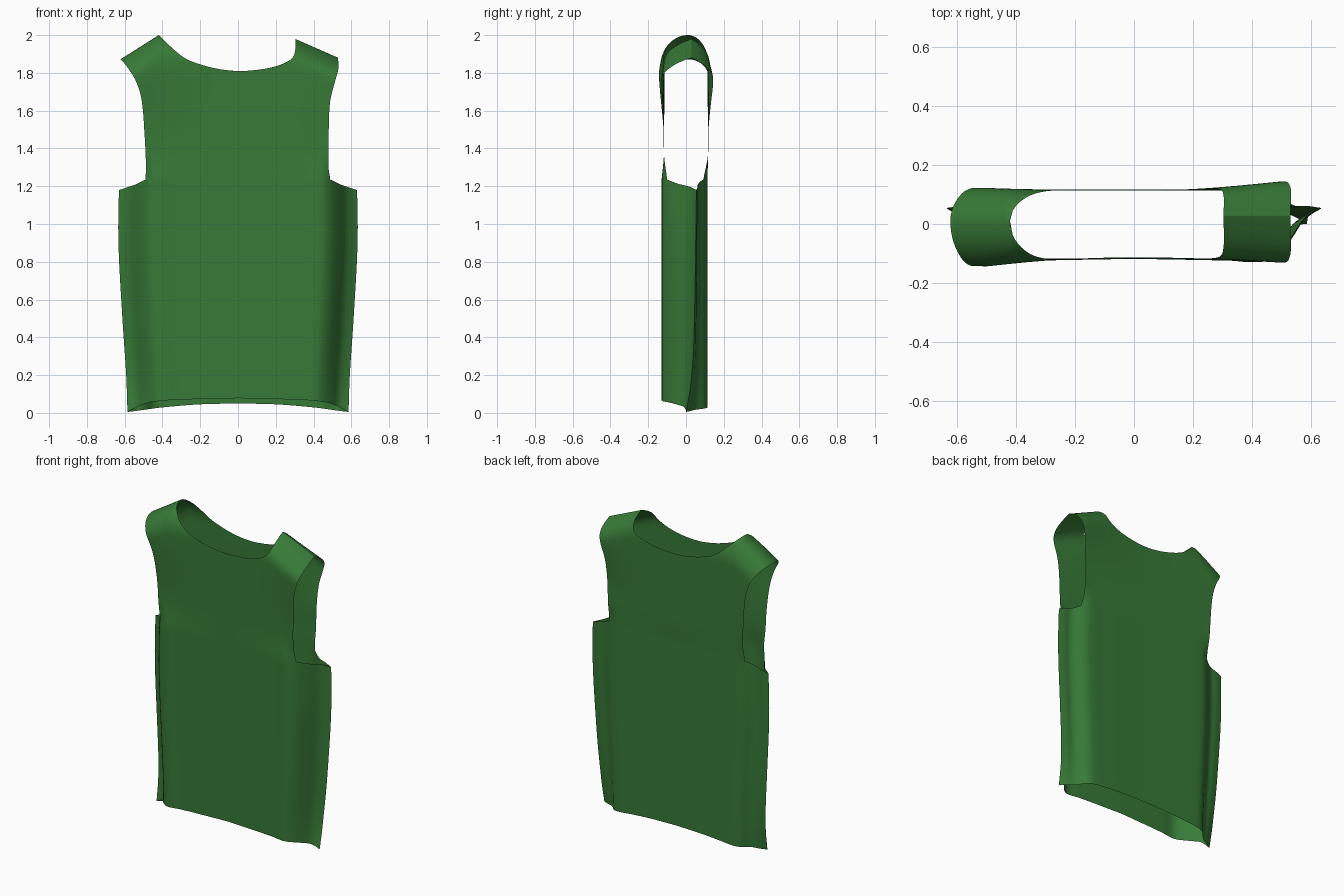
import bpy
import bmesh
from math import sin, sqrt, pi
from mathutils import Vector

cube = bpy.data.objects.get("Cube")
if cube:
    bpy.data.objects.remove(cube)


def smooth(knots, x):
    """Smooth curve through (position, value) knots; values are floats or vectors."""
    def slope(i):
        a, b = knots[max(i - 1, 0)], knots[min(i + 1, len(knots) - 1)]
        return (b[1] - a[1]) / (b[0] - a[0])
    i = 0
    while i < len(knots) - 2 and x > knots[i + 1][0]:
        i += 1
    (x0, p0), (x1, p1) = knots[i], knots[i + 1]
    h = x1 - x0
    t = min(max((x - x0) / h, 0), 1)
    return (p0 * (1 + 2 * t) * (1 - t) ** 2 + slope(i) * (h * t * (1 - t) ** 2)
            + p1 * (t * t * (3 - 2 * t)) + slope(i + 1) * (h * t * t * (t - 1)))


# Side seam: half width and depth by height
seam_width = [(0, .585), (.2, .592), (.5, .612), (.9, .633), (1.18, .63), (1.3, .62)]
seam_depth = [(0, 0.0), (.15, .025), (.4, .042), (1.18, .055), (1.3, .055)]

# Panel cross-sections, from the middle to the side seam
section = {
    -1: [(0, -.118), (.55, -.124), (.7, -.127), (.78, -.1), (.85, -.042), (.9, .008),
         (.95, .036), (1, .055)],
    1: [(0, .113), (.55, .114), (.7, .112), (.76, .1), (.82, .074), (.87, .061),
        (.93, .061), (1, .055)],
}
hem = {
    -1: [(0, .078), (.6, .068), (.8, .055), (.9, .035), (1, .005)],
    1: [(0, .05), (.35, .045), (.7, .028), (.9, .012), (1, .005)],
}
armpit = [(0, 1.24), (.7, 1.24), (.78, 1.235), (.86, 1.21), (1, 1.18)]

# Armhole outlines: x by height
arm_right = [(1.235, -.491), (1.29, -.487), (1.48, -.495), (1.66, -.511), (1.76, -.542),
             (1.84, -.593), (1.872, -.622)]
arm_left = [(1.235, .491), (1.29, .48), (1.48, .48), (1.65, .488), (1.76, .515),
            (1.82, .531), (1.88, .53)]

# Shoulder ridges (outer and inner ends, depth) and the neckline between them
ridge_right = (Vector((-.622, 1.872)), Vector((-.42, 2.0)), .01)
ridge_left = (Vector((.53, 1.88)), Vector((.303, 1.98)), .028)
neck = [(-.42, 2.0), (-.385, 1.967), (-.33, 1.915), (-.26, 1.867), (-.13, 1.826), (0, 1.81),
        (.13, 1.82), (.23, 1.845), (.288, 1.88), (.304, 1.93), (.303, 1.98)]
neckline = [(i / (len(neck) - 1), Vector(p)) for i, p in enumerate(neck)]

# Depth of the upper panels at the shoulders, by panel and by side
shoulder_depth = {(-1, -1): .143, (-1, 1): .132, (1, -1): .122, (1, 1): .146}

FLANGE, MAIN, LOWER, UPPER = 12, 60, 36, 40
EDGE = .78    # where the armhole meets the side flange
STRAP = .2    # share of the top edge taken by each shoulder
ROUND = .16   # height over which a shoulder curves into the panel


def lower_point(s, v, side):
    """Point on the torso below the armholes."""
    a = abs(s)
    z = smooth(hem[side], a) * (1 - v) + smooth(armpit, a) * v
    flare = max(0, (a - EDGE) / (1 - EDGE))
    y = smooth(section[side], a) + (smooth(seam_depth, z) - .055) * flare
    return Vector((s * smooth(seam_width, z), y, z))


def upper_depth(x, z, base_y, side):
    """Depth of an upper panel, curving into the shoulder ridge near the top."""
    hand = -1 if x < 0 else 1
    out, inner, ridge_y = ridge_right if x < 0 else ridge_left
    t = min(max((x - out.x) / (inner.x - out.x), 0), 1)
    drop = max(out.lerp(inner, t).y - z, 0)
    rest = 1 - min(drop / ROUND, 1)
    turn = sqrt(1 - rest ** 2) if x < 0 else 1 - rest ** 3
    edge = smooth([(1.24, base_y), (1.36, side * .116), (1.5, side * .119),
                   (1.78, side * shoulder_depth[side, hand]),
                   (2, side * shoulder_depth[side, hand])], z)
    middle = smooth([(1.24, base_y), (1.4, side * .117), (1.81, side * .113),
                     (2, side * .113)], z)
    blend = min(abs(x) / .5, 1) ** 2
    panel = middle + (edge - middle) * blend
    return ridge_y + (panel - ridge_y) * turn


def upper_rows(base, side):
    """Rows from the armpit line to the shoulder ridges and the neckline."""
    rows = []
    for j in range(1, UPPER + 1):
        v = sin(pi / 2 * j / UPPER)
        shift = []
        for b, arm, ridge in ((base[0], arm_right, ridge_right), (base[-1], arm_left, ridge_left)):
            line = Vector((b.x, b.z)).lerp(ridge[0], v)
            shift.append(smooth(arm, line.y) - line.x)
        row = []
        for i, b in enumerate(base):
            u = i / MAIN
            if u <= STRAP:
                top = ridge_right[0].lerp(ridge_right[1], u / STRAP)
            elif u >= 1 - STRAP:
                top = ridge_left[0].lerp(ridge_left[1], (1 - u) / STRAP)
            else:
                top = smooth(neckline, (u - STRAP) / (1 - 2 * STRAP))
            p = Vector((b.x, b.z)).lerp(top, v)
            x = p.x + shift[0] * (1 - u) + shift[1] * u
            row.append(Vector((x, upper_depth(x, p.y, b.y, side), p.y)))
        rows.append(row)
    return rows


def add_panel(bm, side):
    """Build the front (-1) or back (1) panel as one sheet."""
    columns = [-1 + (1 - EDGE) * i / FLANGE for i in range(FLANGE)]
    columns += [EDGE * (2 * i / MAIN - 1) for i in range(MAIN + 1)]
    columns += [EDGE + (1 - EDGE) * (i + 1) / FLANGE for i in range(FLANGE)]
    rows = [[lower_point(s, j / LOWER, side) for s in columns] for j in range(LOWER + 1)]
    gap = [None] * FLANGE
    rows += [gap + r + gap for r in upper_rows(rows[-1][FLANGE:FLANGE + MAIN + 1], side)]
    grid = [[p and bm.verts.new(p) for p in row] for row in rows]
    for low, high in zip(grid, grid[1:]):
        for i in range(len(columns) - 1):
            quad = [low[i], low[i + 1], high[i + 1], high[i]]
            if all(quad):
                bm.faces.new(quad if side < 0 else quad[::-1])


# Fabric
green = bpy.data.materials.new("green fabric")
colour = (.038, .193, .038, 1)
green.use_nodes = True
green.diffuse_color = colour
shader = next(n for n in green.node_tree.nodes if n.type == 'BSDF_PRINCIPLED')
shader.inputs["Base Color"].default_value = colour
shader.inputs["Roughness"].default_value = .8

# Vest: two panels sewn at the side seams and shoulders
bm = bmesh.new()
for side in (-1, 1):
    add_panel(bm, side)
bmesh.ops.remove_doubles(bm, verts=bm.verts, dist=.0005)
mesh = bpy.data.meshes.new("vest")
bm.to_mesh(mesh)
bm.free()
mesh.materials.append(green)
vest = bpy.data.objects.new("vest", mesh)
bpy.context.collection.objects.link(vest)
bpy.ops.object.select_all(action='DESELECT')
vest.select_set(True)
bpy.context.view_layer.objects.active = vest
bpy.ops.object.shade_smooth_by_angle(angle=.9)
